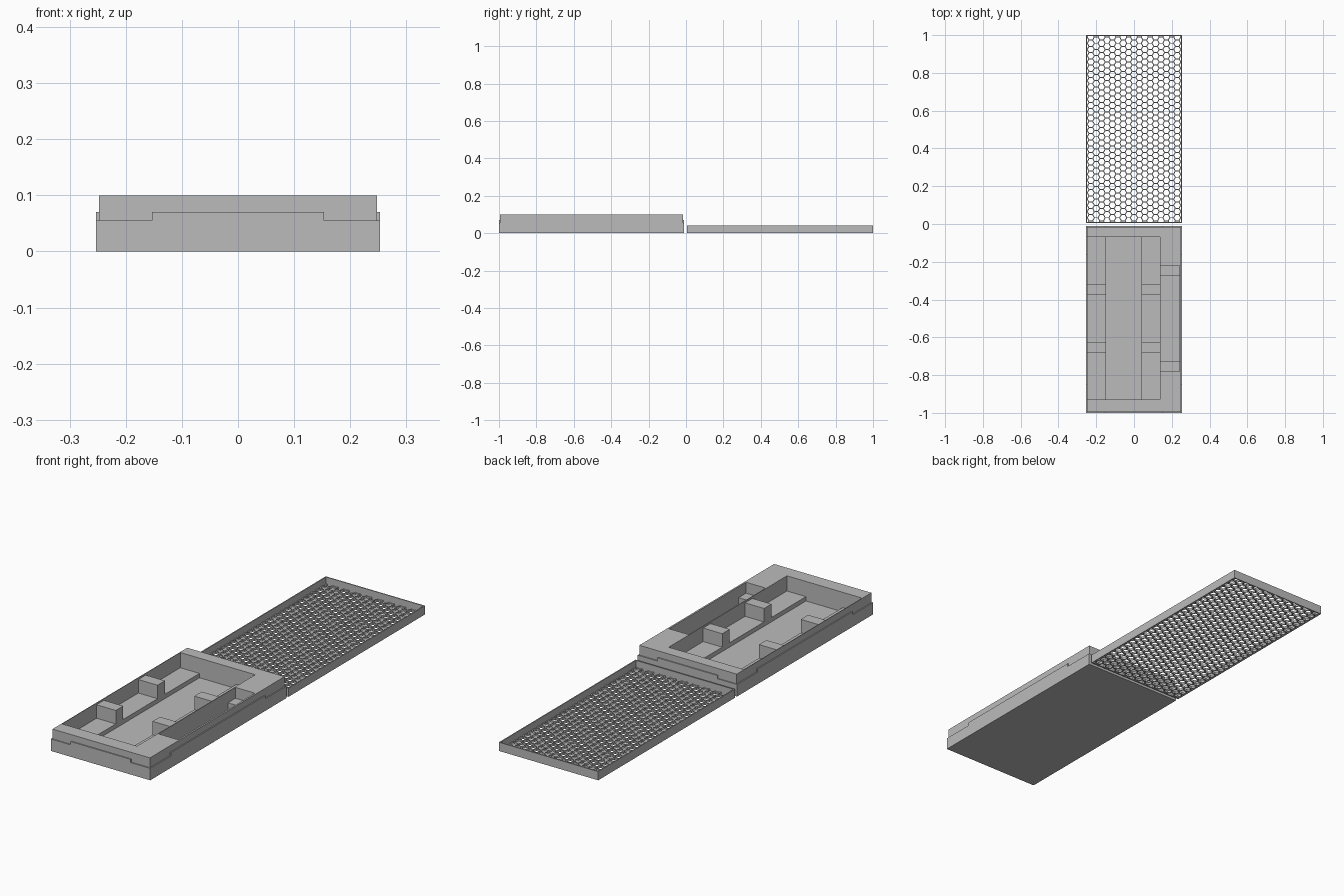
import bpy, bmesh, math
from mathutils import Vector

cube = bpy.data.objects.get("Cube")
if cube:
    bpy.data.objects.remove(cube, do_unlink=True)

grey = bpy.data.materials.new("plain_grey")
grey.use_nodes = True
colour = (0.5, 0.5, 0.5, 1)
grey.diffuse_color = colour
grey.node_tree.nodes["Principled BSDF"].inputs["Base Color"].default_value = colour


def add_mesh(name, bm):
    mesh = bpy.data.meshes.new(name)
    bmesh.ops.recalc_face_normals(bm, faces=bm.faces)
    bm.to_mesh(mesh)
    bm.free()
    mesh.materials.append(grey)
    obj = bpy.data.objects.new(name, mesh)
    bpy.context.collection.objects.link(obj)
    return obj


def box(name, x0, x1, y0, y1, z0, z1):
    bm = bmesh.new()
    bmesh.ops.create_cube(bm, size=1)
    for v in bm.verts:
        v.co = Vector(((x0 + x1) / 2 + v.co.x * (x1 - x0),
                       (y0 + y1) / 2 + v.co.y * (y1 - y0),
                       (z0 + z1) / 2 + v.co.z * (z1 - z0)))
    return add_mesh(name, bm)


def apply(obj, mod):
    bpy.context.view_layer.objects.active = obj
    bpy.ops.object.modifier_apply(modifier=mod.name)


def cut(obj, *bounds):
    cutter = box("cutter", *bounds)
    cutter.hide_render = True
    mod = obj.modifiers.new("cut", "BOOLEAN")
    mod.operation = "DIFFERENCE"
    mod.solver = "EXACT"
    mod.object = cutter
    apply(obj, mod)
    bpy.data.objects.remove(cutter, do_unlink=True)


W, LIP, TOP = 0.253, 0.248, 0.1
FRONT, BACK = -1.0, -0.01
STEP = 0.005

# Tray with a stepped rebate around its rim
tray = box("tray", -W, W, FRONT, BACK, 0, TOP)
for x0, x1 in ((-1, -LIP), (LIP, 1)):
    cut(tray, x0, x1, -2, 1, 0.07, 1)
    for y0, y1 in ((-2, FRONT + 0.15), (BACK - 0.15, 1)):
        cut(tray, x0, x1, y0, y1, 0.055, 1)
for y0, y1 in ((-2, FRONT + STEP), (BACK - STEP, 1)):
    cut(tray, -1, 1, y0, y1, 0.07, 1)
    for x0, x1 in ((-1, -0.153), (0.153, 1)):
        cut(tray, x0, x1, y0, y1, 0.055, 1)

# Main cavity, its deeper channel, and the side pocket
cut(tray, -0.245, 0.137, -0.93, -0.07, 0.03, 1)
cut(tray, -0.147, 0.04, -0.93, -0.07, 0.01, 1)
cut(tray, 0.141, 0.24, -0.78, -0.22, 0.05, 1)
cut(tray, 0.141, 0.24, -0.725, -0.275, 0.015, 1)

# Spacer blocks on both ledges
for side, x0, x1 in (("right", -0.245, -0.147), ("left", 0.04, 0.137)):
    for place, y in (("front", -0.652), ("back", -0.348)):
        box(f"{place}_{side}_spacer", x0, x1, y - 0.027, y + 0.027, 0.03, 0.092)

# Lid walls
L0, L1, LID = 0.005, 1.0, 0.04
lid = box("lid_frame", -W, W, L0, L1, 0, LID)
cut(lid, -LIP, LIP, L0 + STEP, L1 - STEP, -1, 1)

# Honeycomb lid panel: hexagonal rings clipped to the frame
PITCH, HOLE, THICK = 0.033, 0.028, 0.01
bm = bmesh.new()


def hexagon(cx, cy, flat):
    r = flat / math.sqrt(3)
    return [bm.verts.new((cx + r * math.cos(i * math.pi / 3),
                          cy + r * math.sin(i * math.pi / 3), 0)) for i in range(6)]


dx = PITCH * math.sqrt(3) / 2
cols = math.ceil(LIP / dx)
for c in range(-cols, cols + 1):
    for r in range(int(L1 / PITCH) + 2):
        centre = (c * dx, (r + (c % 2) / 2) * PITCH)
        outer, inner = hexagon(*centre, PITCH), hexagon(*centre, HOLE)
        for i in range(6):
            j = (i + 1) % 6
            bm.faces.new((outer[i], outer[j], inner[j], inner[i]))
bmesh.ops.remove_doubles(bm, verts=bm.verts, dist=0.0003)
for co, no in (((LIP, 0, 0), (1, 0, 0)), ((-LIP, 0, 0), (-1, 0, 0)),
               ((0, L1 - STEP, 0), (0, 1, 0)), ((0, L0 + STEP, 0), (0, -1, 0))):
    bmesh.ops.bisect_plane(bm, geom=bm.verts[:] + bm.edges[:] + bm.faces[:],
                           plane_co=co, plane_no=no, clear_outer=True)
top = bmesh.ops.extrude_face_region(bm, geom=bm.faces[:], use_keep_orig=True)
for v in top["geom"]:
    if isinstance(v, bmesh.types.BMVert):
        v.co.z = THICK
add_mesh("lid_honeycomb", bm)
